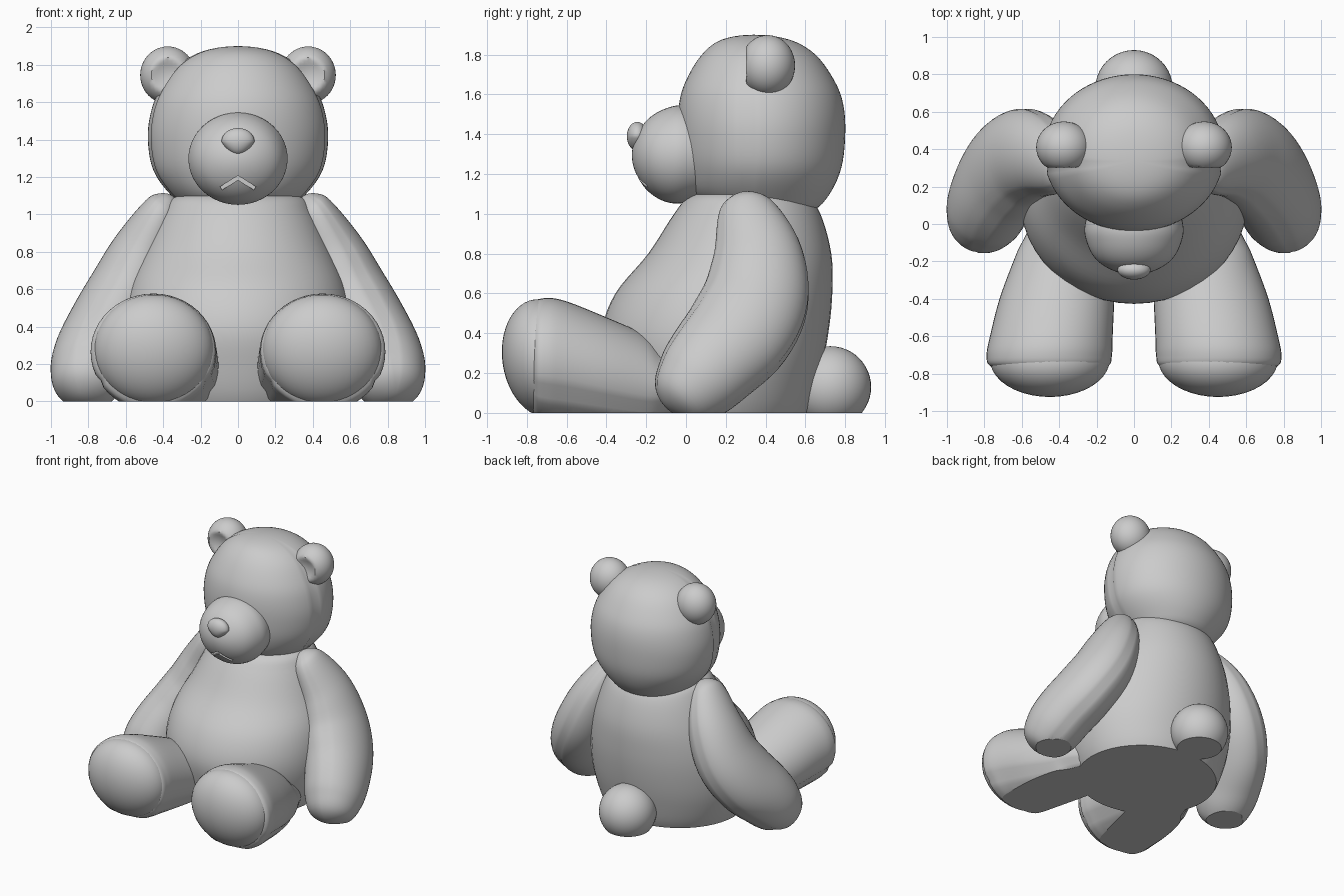
import bpy, bmesh, math
from mathutils import Vector, Matrix

if "Cube" in bpy.data.objects:
    bpy.data.objects.remove(bpy.data.objects["Cube"])

COLOR = (0.6, 0.6, 0.6, 1)
grey = bpy.data.materials.new("plush_grey")
grey.use_nodes = True
grey.diffuse_color = COLOR
grey.node_tree.nodes["Principled BSDF"].inputs["Base Color"].default_value = COLOR


def finish(name, bm, side=1):
    """Mirror if needed, cut flat at the ground, shade smooth."""
    for v in bm.verts:
        v.co.x *= side
    geom = bm.verts[:] + bm.edges[:] + bm.faces[:]
    bmesh.ops.bisect_plane(bm, geom=geom, plane_co=(0, 0, 0),
                           plane_no=(0, 0, 1), clear_inner=True)
    rim = [e for e in bm.edges if e.is_boundary]
    if rim:
        bmesh.ops.edgeloop_fill(bm, edges=rim)
    bmesh.ops.recalc_face_normals(bm, faces=bm.faces[:])
    mesh = bpy.data.meshes.new(name)
    bm.to_mesh(mesh)
    bm.free()
    obj = bpy.data.objects.new(name, mesh)
    bpy.context.collection.objects.link(obj)
    mesh.materials.append(grey)
    smooth(obj)
    return obj


def smooth(obj):
    """Smooth shading, but keep the cut base flat."""
    bpy.ops.object.select_all(action="DESELECT")
    obj.select_set(True)
    bpy.context.view_layer.objects.active = obj
    bpy.ops.object.shade_smooth_by_angle(angle=math.radians(40))
    for face in obj.data.polygons:
        if face.normal.z < -.99 and face.center.z < .001:
            face.use_smooth = False


def spline(keys, steps):
    """Catmull-Rom through rings; radii turn negative past the tips so ends stay round."""
    def beyond(k):
        return (*k[:3], -k[3], -k[4])
    pts = [beyond(keys[1]), *keys, beyond(keys[-2])]
    rings = []
    for a, b, c, d in zip(pts, pts[1:], pts[2:], pts[3:]):
        for i in range(steps):
            t = i / steps
            rings.append([(2*q + (r - p)*t + (2*p - 5*q + 4*r - s)*t*t
                           + (3*q - p - 3*r + s)*t**3) / 2
                          for p, q, r, s in zip(a, b, c, d)])
    return rings + [list(keys[-1])]


def loft(keys, out, axis=None, seams=(), segs=48, steps=5):
    """Skin of elliptical rings (x, y, z, radius_out, radius_across)."""
    rings = spline(keys, steps)
    bm = bmesh.new()
    loops = []
    for i, (x, y, z, ru, rv) in enumerate(rings[1:-1], 1):
        t = Vector(axis) if axis else Vector(rings[i + 1][:3]) - Vector(rings[i - 1][:3])
        t.normalize()
        u = Vector(out)
        u = (u - t * u.dot(t)).normalized()
        v = t.cross(u)
        loop = []
        for j in range(segs):
            a = math.tau * j / segs
            k = 0.97 if j in seams else 1
            loop.append(bm.verts.new(Vector((x, y, z)) + k * (u*ru*math.cos(a) + v*rv*math.sin(a))))
        loops.append(loop)
    for lo, hi in zip(loops, loops[1:]):
        for j in range(segs):
            n = (j + 1) % segs
            bm.faces.new((lo[j], lo[n], hi[n], hi[j]))
    for loop, tip in ((loops[0], rings[0]), (loops[-1], rings[-1])):
        end = bm.verts.new(tip[:3])
        for j in range(segs):
            bm.faces.new((loop[j], loop[(j + 1) % segs], end))
    return bm


def ball(center, radii, tilt=0):
    bm = bmesh.new()
    bmesh.ops.create_uvsphere(bm, u_segments=40, v_segments=24, radius=1)
    bmesh.ops.transform(bm, verts=bm.verts[:], matrix=Matrix.Translation(center)
                        @ Matrix.Rotation(math.radians(tilt), 4, "X")
                        @ Matrix.Diagonal((*radii, 1)))
    return bm


def stack(rows):
    """Rows of (z, front, back, half width) to upright rings."""
    return [(0, (f + b) / 2, z, w, (b - f) / 2) for z, f, b, w in rows]


UP, FORWARD, X = (0, 0, 1), (0, -1, 0), (1, 0, 0)

# Torso
finish("body", loft(stack([
    (-.2, .1, .1, 0), (-.1, -.2, .5, .4), (-.01, -.33, .61, .51), (.2, -.40, .675, .59),
    (.4, -.425, .715, .61), (.6, -.355, .735, .58), (.8, -.19, .73, .5),
    (1, -.06, .675, .41), (1.09, .02, .6, .345), (1.12, .15, .48, .2),
    (1.13, .33, .33, 0)]), X, UP))

# Head, with a shallow seam from ear to ear
finish("head", loft(stack([
    (.98, .4, .4, 0), (1.01, .2, .62, .23), (1.09, .04, .715, .345), (1.23, -.02, .78, .45),
    (1.4, -.04, .8, .482), (1.55, -.035, .79, .465), (1.67, 0, .745, .415),
    (1.8, .08, .65, .315), (1.875, .18, .52, .18), (1.9, .34, .34, 0)]),
    X, UP, seams=(38, 70), segs=72))

# Muzzle with a small mouth cut into it
muzzle = finish("muzzle", loft([
    (0, .2, 1.3, 0, 0), (0, .15, 1.3, .2, .18), (0, 0, 1.3, .262, .242),
    (0, -.1, 1.295, .252, .235), (0, -.19, 1.295, .202, .182), (0, -.25, 1.295, .11, .095),
    (0, -.272, 1.295, 0, 0)], X, FORWARD))
for s in (-1, 1):
    bm = bmesh.new()
    bmesh.ops.create_cube(bm, size=1, matrix=Matrix.Translation((s*.042, -.22, 1.17))
                          @ Matrix.Rotation(s*math.radians(32), 4, "Y")
                          @ Matrix.Diagonal((.115, .08, .02, 1)))
    cutter = finish("mouth_cutter", bm)
    cutter.hide_render = True
    mod = muzzle.modifiers.new("mouth", "BOOLEAN")
    mod.object = cutter
    bpy.context.view_layer.objects.active = muzzle
    bpy.ops.object.modifier_apply(modifier=mod.name)
    bpy.data.objects.remove(cutter)
smooth(muzzle)

# Nose, tapered towards the bottom
nose = ball((0, -.245, 1.39), (.088, .052, .072))
for v in nose.verts:
    if v.co.z < 1.39:
        v.co.x *= 1 - 5 * (1.39 - v.co.z)
finish("nose", nose)

# Tail
finish("tail", ball((0, .725, .13), (.207, .205, .205)))

for side, label in ((1, "left"), (-1, "right")):
    # Ear with a dished front
    center = Vector((.375, .41, 1.745))
    ear = ball(center, (.148, .138, .153))
    for v in ear.verts:
        d = v.co - center
        rho = math.hypot(d.x, d.z) / .15
        if d.y < 0 and rho < .6:
            v.co.y += .05 * (1 - (rho / .6) ** 2)
    finish(label + "_ear", ear, side)

    # Arm, bent forwards, with seams down its inner and outer edges
    finish(label + "_arm", loft([
        (.36, .29, 1.105, 0, 0), (.375, .295, 1.075, .07, .09), (.415, .31, 1, .115, .155),
        (.51, .36, .79, .175, .228), (.60, .35, .58, .208, .268), (.69, .27, .41, .216, .275),
        (.765, .14, .26, .216, .25), (.805, .03, .14, .2, .213), (.83, -.06, .06, .14, .14),
        (.84, -.095, .025, 0, 0)], (.87, 0, .49), seams=(8, 36)), side)

    # Leg with side seams
    finish(label + "_leg", loft([
        (.32, .2, .1, 0, 0), (.33, .1, .1, .15, .13), (.345, -.1, .13, .255, .18),
        (.37, -.2, .15, .275, .24), (.412, -.4, .2, .307, .28), (.442, -.6, .25, .328, .31),
        (.453, -.7, .265, .335, .312), (.453, -.76, .268, .315, .285),
        (.453, -.79, .27, .2, .18), (.453, -.8, .27, 0, 0)], X, FORWARD, seams=(28, 44)), side)

    # Rounded sole, leaning slightly forwards at the top
    finish(label + "_sole", ball((.45, -.72, .275), (.322, .203, .298), 8), side)
